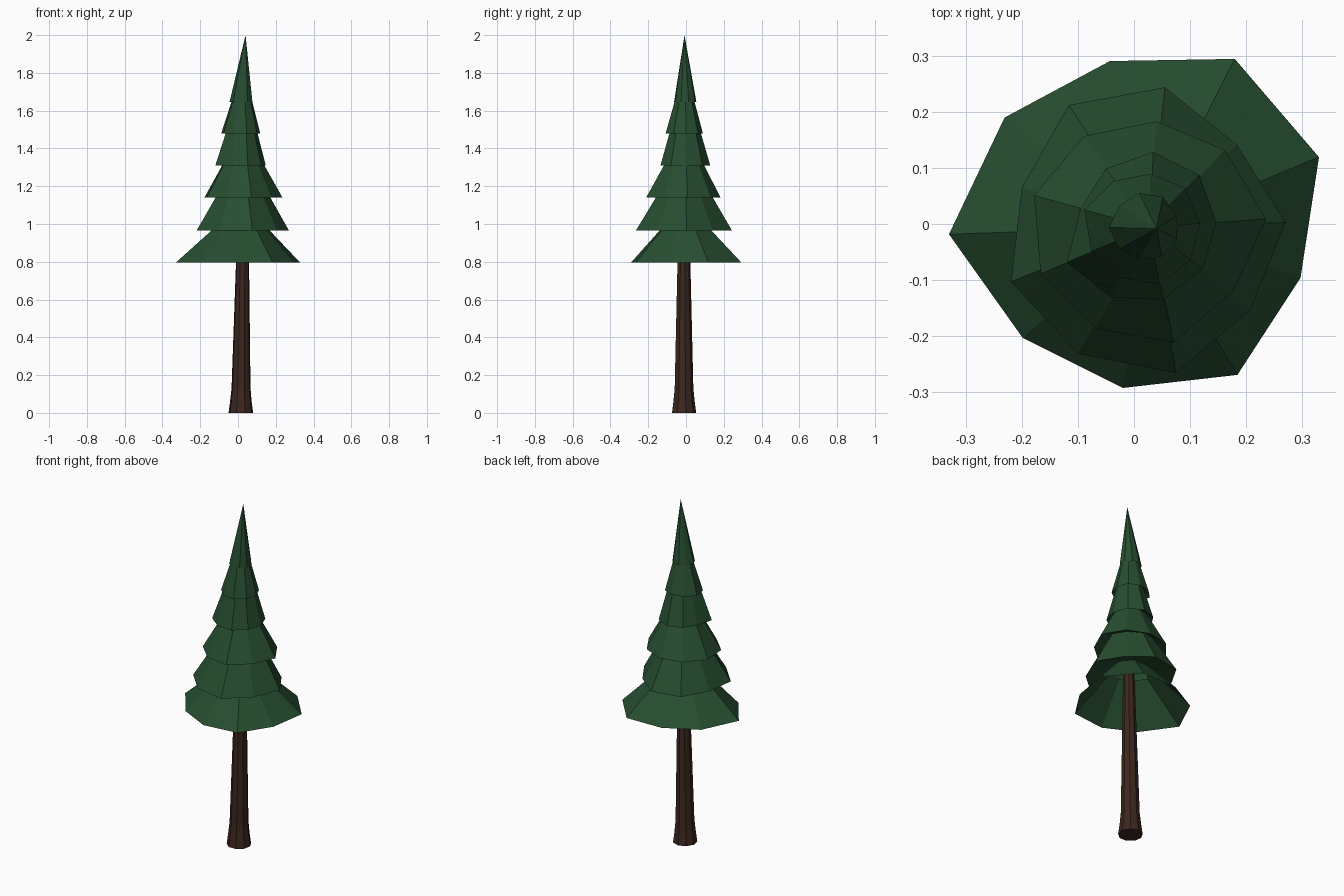
import bpy, bmesh
from math import cos, sin, radians

if "Cube" in bpy.data.objects:
    bpy.data.objects.remove(bpy.data.objects["Cube"])

SIDES = 9


def ring(bm, z, centre, radii, phase):
    pts = []
    for i, r in enumerate(radii):
        a = radians(phase + 360 / SIDES * i)
        pts.append(bm.verts.new((centre[0] + r * cos(a), centre[1] + r * sin(a), z)))
    return pts


def bridge(bm, low, high):
    for i in range(SIDES):
        j = (i + 1) % SIDES
        bm.faces.new((low[i], low[j], high[j], high[i]))


def finish(bm, name, colour):
    mesh = bpy.data.meshes.new(name)
    bm.to_mesh(mesh)
    bm.free()
    mat = bpy.data.materials.new(name + "_colour")
    mat.diffuse_color = (*colour, 1)
    mat.use_nodes = True
    mat.node_tree.nodes["Principled BSDF"].inputs["Base Color"].default_value = mat.diffuse_color
    mesh.materials.append(mat)
    bpy.context.collection.objects.link(bpy.data.objects.new(name, mesh))


# Trunk: flared foot, slight lean
bm = bmesh.new()
rings = [ring(bm, z, (x, -0.012), [r] * SIDES, 10) for z, x, r in
         [(0, 0.015, 0.066), (0.06, 0.015, 0.058), (0.13, 0.016, 0.051),
          (0.8, 0.024, 0.035), (1.0, 0.026, 0.03)]]
for low, high in zip(rings, rings[1:]):
    bridge(bm, low, high)
bm.faces.new(rings[0][::-1])
bm.faces.new(rings[-1])
finish(bm, "trunk", (0.045, 0.02, 0.013))

# Foliage: one hollow skin of stacked skirts
# rim height, phase, rim radii, height and scale of the tucked-in top
TIERS = [
    (0.795, 22, (.334, .34, .303, .318, .35, .294, .289, .31, .291), 1.0, 0.36),
    (0.965, 2, (.25, .22, .252, .257, .231, .258, .255, .265, .238), 1.18, 0.50),
    (1.14, 4, (.216, .198, .19, .196, .206, .204, .201, .211, .194), 1.34, 0.46),
    (1.31, 4, (.127, .134, .135, .126, .12, .153, .139, .133, .127), 1.51, 0.57),
    (1.48, 4, (.098, .1, .096, .1, .113, .105, .1, .105, .1), 1.67, 0.47),
    (1.645, 20, (.06, .063, .062, .06, .065, .06, .058, .06, .06), None, None),
]
bm = bmesh.new()
previous = None
for z, phase, radii, top_z, scale in TIERS:
    rim = ring(bm, z, (0.02, -0.006), radii, phase)
    if previous:
        bridge(bm, previous, rim)
    if top_z:
        previous = ring(bm, top_z, (0.024, -0.006), [r * scale for r in radii], phase)
        bridge(bm, rim, previous)
    else:
        tip = bm.verts.new((0.04, -0.008, 2.0))
        for i in range(SIDES):
            bm.faces.new((rim[i], rim[(i + 1) % SIDES], tip))
finish(bm, "foliage", (0.02, 0.075, 0.03))
